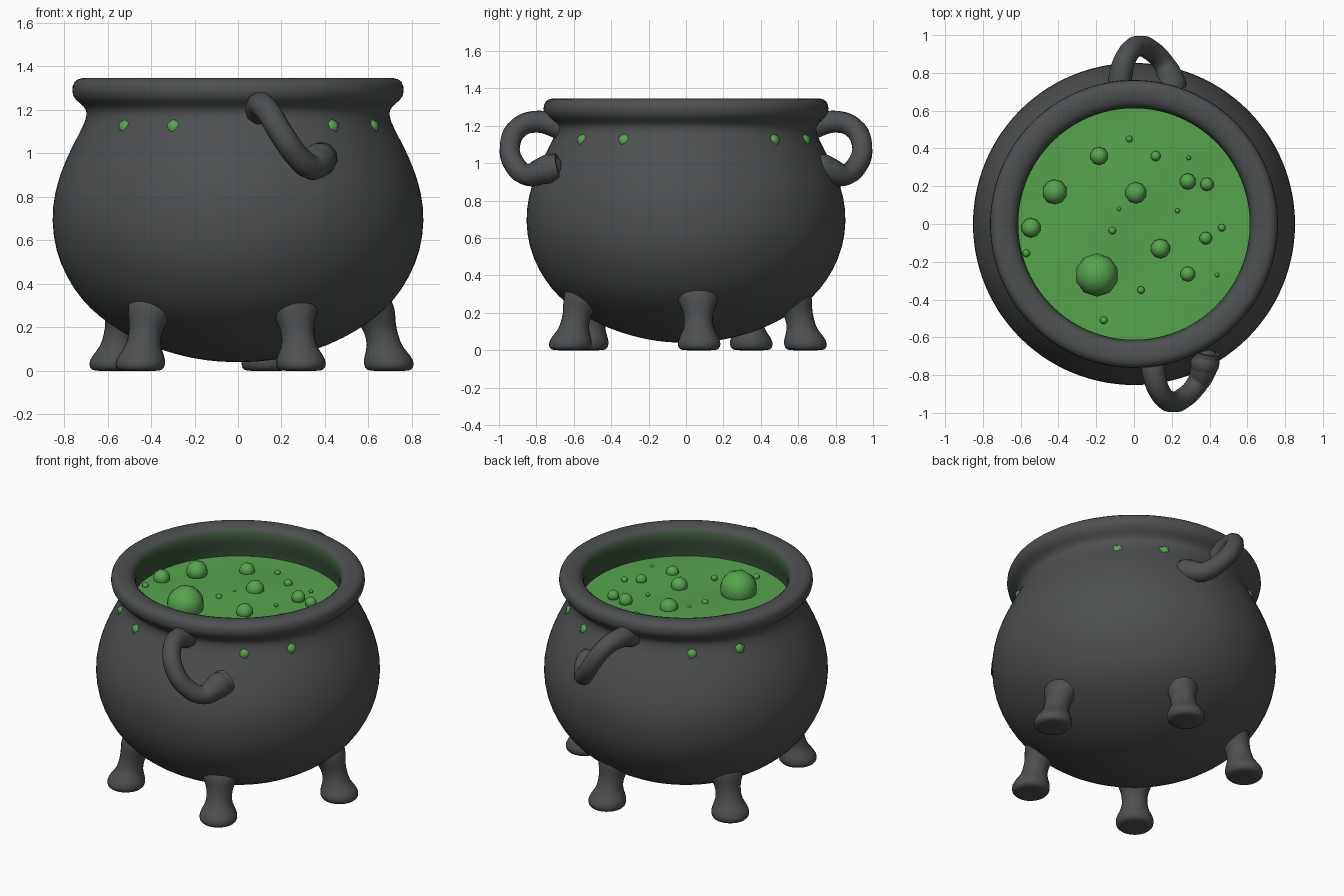
import bpy, bmesh, math
from mathutils import Vector

if "Cube" in bpy.data.objects:
    bpy.data.objects.remove(bpy.data.objects["Cube"])


def material(name, rgb):
    m = bpy.data.materials.new(name)
    m.diffuse_color = (*rgb, 1)
    m.use_nodes = True
    m.node_tree.nodes["Principled BSDF"].inputs["Base Color"].default_value = m.diffuse_color
    return m


IRON = material("dark iron", (0.075, 0.080, 0.082))
INNER = material("stained inner wall", (0.045, 0.085, 0.045))
BREW = material("green brew", (0.095, 0.37, 0.075))


def finish(name, bm, mats, subdiv=0):
    """Turn a bmesh into a smooth object."""
    bmesh.ops.recalc_face_normals(bm, faces=bm.faces)
    for f in bm.faces:
        f.smooth = True
    me = bpy.data.meshes.new(name)
    bm.to_mesh(me)
    bm.free()
    for m in mats:
        me.materials.append(m)
    ob = bpy.data.objects.new(name, me)
    bpy.context.collection.objects.link(ob)
    if subdiv:
        mod = ob.modifiers.new("smooth", 'SUBSURF')
        mod.levels = mod.render_levels = subdiv
    return ob


def loft(bm, rings, sides, inner_from=None):
    """Skin horizontal rings given as (centre, radius), capped at both ends."""
    loops = []
    for c, r in rings:
        loops.append([bm.verts.new(c + Vector((r * math.cos(t), r * math.sin(t), 0)))
                      for t in (2 * math.pi * i / sides for i in range(sides))])
    for k, (a, b) in enumerate(zip(loops, loops[1:])):
        for i in range(sides):
            j = (i + 1) % sides
            f = bm.faces.new((a[i], a[j], b[j], b[i]))
            if inner_from is not None and k >= inner_from:
                f.material_index = 1
    bm.faces.new(loops[0])
    last = bm.faces.new(loops[-1])
    if inner_from is not None:
        last.material_index = 1


# Pot: turned profile (radius, height), from the bottom round the rim and inside
profile = [(0.03, 0.04), (0.15, 0.046), (0.28, 0.073), (0.42, 0.118), (0.55, 0.186),
           (0.64, 0.25), (0.72, 0.325), (0.79, 0.43), (0.84, 0.55), (0.86, 0.69),
           (0.845, 0.82), (0.81, 0.93), (0.765, 1.03), (0.715, 1.12), (0.692, 1.18),
           (0.705, 1.215), (0.752, 1.245), (0.768, 1.285), (0.757, 1.335), (0.72, 1.348),
           (0.665, 1.345), (0.625, 1.325), (0.61, 1.28), (0.62, 1.22), (0.635, 1.15),
           (0.63, 1.08), (0.55, 1.04), (0.05, 1.03)]
bm = bmesh.new()
loft(bm, [(Vector((0, 0, z)), r) for r, z in profile], 56, inner_from=21)
finish("pot", bm, [IRON, INNER], 1)

# Legs: flared foot, thin ankle, wide top running into the pot
leg = [(0.0, 1.0, 0.07), (0.0, 1.0, 0.108), (0.03, 1.0, 0.124), (0.07, 0.99, 0.112),
       (0.11, 0.97, 0.083), (0.17, 0.95, 0.078), (0.22, 0.92, 0.088), (0.27, 0.88, 0.118),
       (0.33, 0.82, 0.145), (0.40, 0.75, 0.13)]
feet = [(0.695, 0.07), (0.13, 0.64), (-0.57, 0.35), (-0.45, -0.53), (0.29, -0.62)]
for n, (x, y) in enumerate(feet):
    bm = bmesh.new()
    loft(bm, [(Vector((x * s, y * s, z)), r) for z, s, r in leg], 12)
    finish(f"leg_{n + 1}", bm, [IRON], 1)

# Handles: slanted loops, front one and its shifted mirror at the back
path = [(0.10, -0.66, 1.19, 1.25), (0.105, -0.79, 1.222, 1.1), (0.14, -0.895, 1.19, 1),
        (0.20, -0.942, 1.09, 1), (0.27, -0.915, 0.99, 1), (0.335, -0.845, 0.937, 1.05),
        (0.37, -0.765, 0.96, 1.3), (0.385, -0.68, 0.98, 1.35)]
for name, side, shift in (("front_handle", 1, 0), ("back_handle", -1, -0.175)):
    cu = bpy.data.curves.new(name, 'CURVE')
    cu.dimensions = '3D'
    cu.bevel_depth = 0.056
    cu.bevel_resolution = 3
    cu.resolution_u = 5
    cu.use_fill_caps = True
    sp = cu.splines.new('BEZIER')
    sp.bezier_points.add(len(path) - 1)
    for p, (x, y, z, r) in zip(sp.bezier_points, path):
        p.co = (x + shift, y * side, z)
        p.radius = r
        p.handle_left_type = p.handle_right_type = 'AUTO'
    cu.materials.append(IRON)
    ob = bpy.data.objects.new(name, cu)
    bpy.context.collection.objects.link(ob)
    bpy.ops.object.select_all(action='DESELECT')
    ob.select_set(True)
    bpy.context.view_layer.objects.active = ob
    bpy.ops.object.convert(target='MESH')
    # rounded boss where the lower end meets the pot
    bm = bmesh.new()
    bmesh.ops.create_uvsphere(bm, u_segments=16, v_segments=10, radius=0.078)
    bmesh.ops.translate(bm, verts=bm.verts, vec=(0.375 + shift, -0.735 * side, 0.97))
    finish(name + "_boss", bm, [IRON])

# Brew surface with gentle waves
LEVEL = 1.15
bm = bmesh.new()
center = bm.verts.new((0, 0, LEVEL))
prev = None
for k in range(1, 11):
    r = 0.064 * k
    ring = []
    for i in range(48):
        t = 2 * math.pi * i / 48
        x, y = r * math.cos(t), r * math.sin(t)
        wave = 0.012 * math.sin(7 * x + 2) * math.cos(6 * y - 1) * (1 - (k / 10) ** 4)
        ring.append(bm.verts.new((x, y, LEVEL + wave)))
    for i in range(48):
        j = (i + 1) % 48
        bm.faces.new((center, ring[i], ring[j]) if prev is None
                     else (prev[i], ring[i], ring[j], prev[j]))
    prev = ring
finish("brew_surface", bm, [BREW])

# Bubbles: (x, y, radius)
bubbles = [(-0.196, -0.27, 0.115), (-0.185, 0.36, 0.048), (-0.42, 0.17, 0.066),
           (0.01, 0.165, 0.057), (-0.545, -0.02, 0.052), (0.14, -0.13, 0.052),
           (0.285, -0.265, 0.04), (0.285, 0.225, 0.043), (0.386, 0.21, 0.036),
           (0.38, -0.075, 0.034), (0.115, 0.36, 0.027), (-0.115, -0.035, 0.02),
           (0.037, -0.35, 0.02), (-0.16, -0.51, 0.02), (-0.025, 0.45, 0.018),
           (0.465, -0.02, 0.02), (-0.57, -0.155, 0.02), (0.23, 0.07, 0.013),
           (-0.08, 0.08, 0.013), (0.29, 0.35, 0.012), (0.44, -0.27, 0.012)]
bm = bmesh.new()
for x, y, r in bubbles:
    made = bmesh.ops.create_icosphere(bm, subdivisions=2, radius=r)
    bmesh.ops.translate(bm, verts=made["verts"], vec=(x, y, LEVEL + 0.25 * r))
finish("bubbles", bm, [BREW])

# Green studs: pairs round the neck
bm = bmesh.new()
for deg in (-52, -28, 42, 65, 128, 152, 222, 245):
    a = math.radians(deg)
    made = bmesh.ops.create_icosphere(bm, subdivisions=1, radius=0.042)
    bmesh.ops.translate(bm, verts=made["verts"],
                        vec=(0.692 * math.cos(a), 0.692 * math.sin(a), 1.12))
finish("neck_studs", bm, [BREW])
